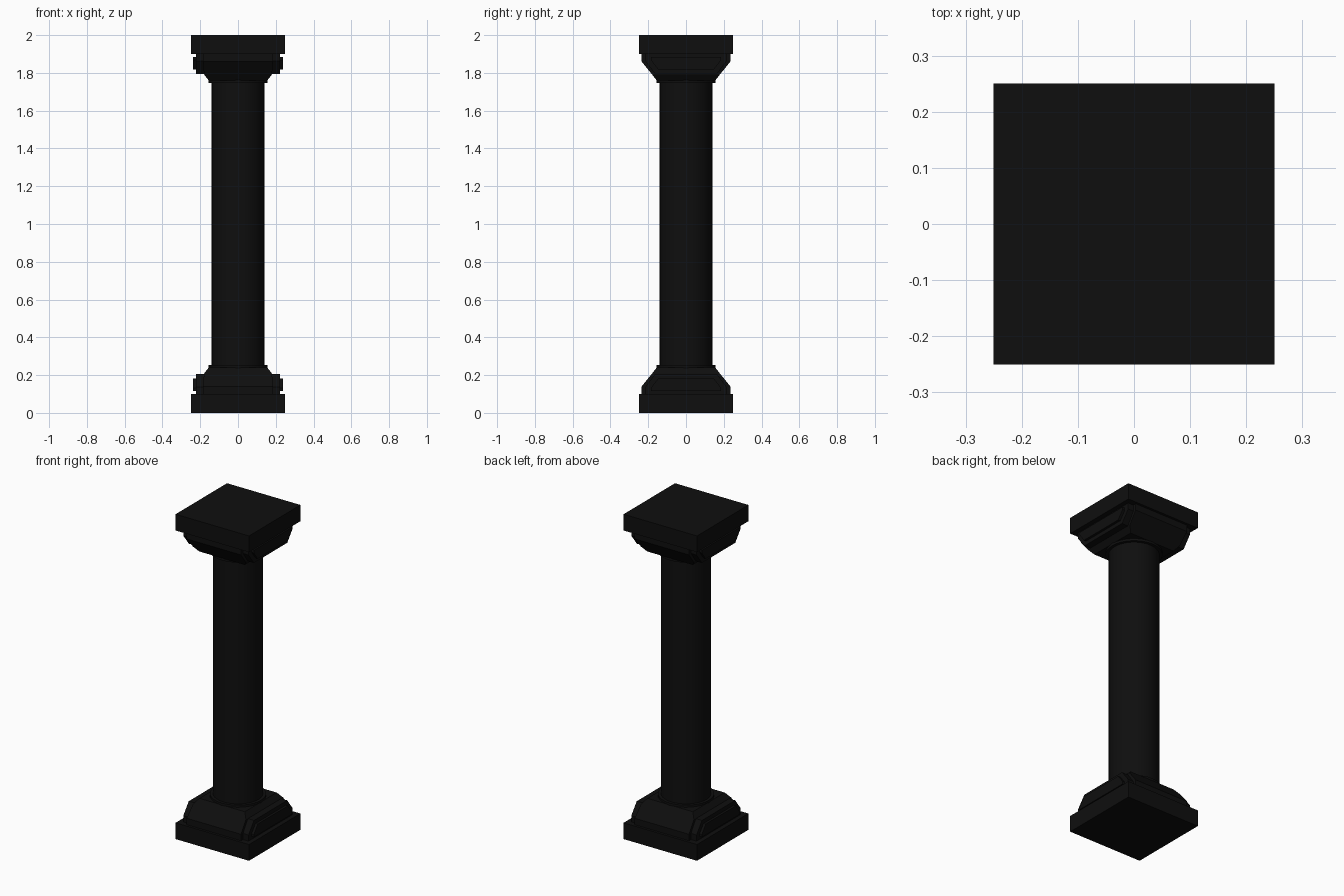
import bpy, bmesh
from math import radians

cube = bpy.data.objects.get("Cube")
if cube:
    bpy.data.objects.remove(cube)

black = bpy.data.materials.new("black_stone")
black.use_nodes = True
black.diffuse_color = (0.0045, 0.0045, 0.0045, 1)
bsdf = next(n for n in black.node_tree.nodes if n.type == 'BSDF_PRINCIPLED')
bsdf.inputs["Base Color"].default_value = black.diffuse_color


def loft(name, loops):
    """Skin a closed solid through matching loops of points."""
    bm = bmesh.new()
    rings = [[bm.verts.new(p) for p in loop] for loop in loops]
    n = len(rings[0])
    for a, b in zip(rings, rings[1:]):
        for i in range(n):
            bm.faces.new((a[i], a[(i + 1) % n], b[(i + 1) % n], b[i]))
    bm.faces.new(rings[0])
    bm.faces.new(rings[-1])
    bmesh.ops.recalc_face_normals(bm, faces=bm.faces)
    mesh = bpy.data.meshes.new(name)
    bm.to_mesh(mesh)
    bm.free()
    mesh.materials.append(black)
    obj = bpy.data.objects.new(name, mesh)
    bpy.context.collection.objects.link(obj)
    return obj


def rect(hx, hy, z):
    return [(-hx, -hy, z), (hx, -hy, z), (hx, hy, z), (-hx, hy, z)]


def cylinder(name, radius, z0, z1):
    bpy.ops.mesh.primitive_cylinder_add(vertices=32, radius=radius, depth=abs(z1 - z0),
                                        location=(0, 0, (z0 + z1) / 2))
    obj = bpy.context.object
    obj.name = name
    obj.data.materials.append(black)
    bpy.ops.object.shade_smooth_by_angle(angle=radians(30))


def end_plate(name, x0, x1, half, low, shoulder, top, top_half, flip):
    """Six-sided plate standing on the end of the tapered block."""
    outline = [(-half, low), (half, low), (half, shoulder),
               (top_half, top), (-top_half, top), (-half, shoulder)]
    loft(name, [[(x, y, flip(z)) for y, z in outline] for x in (x0, x1)])


# Base and its upside-down twin at the top
for part, flip in (("base", lambda z: z), ("capital", lambda z: 2 - z)):
    loft(part + "_slab", [rect(0.25, 0.25, flip(z)) for z in (0, 0.1)])
    loft(part + "_tapered_block", [rect(hx, hy, flip(z)) for hx, hy, z in (
        (0.185, 0.235, 0.1), (0.185, 0.235, 0.14),
        (0.18, 0.18, 0.208), (0.155, 0.155, 0.24))])
    cylinder(part + "_collar", 0.157, flip(0.22), flip(0.253))
    # Stepped plates on both ends
    for side, s in (("left", 1), ("right", -1)):
        end_plate(f"{part}_{side}_frame", s * 0.17, s * 0.222,
                  0.215, 0.1, 0.138, 0.207, 0.162, flip)
        end_plate(f"{part}_{side}_panel", s * 0.21, s * 0.237,
                  0.185, 0.117, 0.133, 0.183, 0.147, flip)

# Round shaft
cylinder("shaft", 0.14, 0.2, 1.8)
